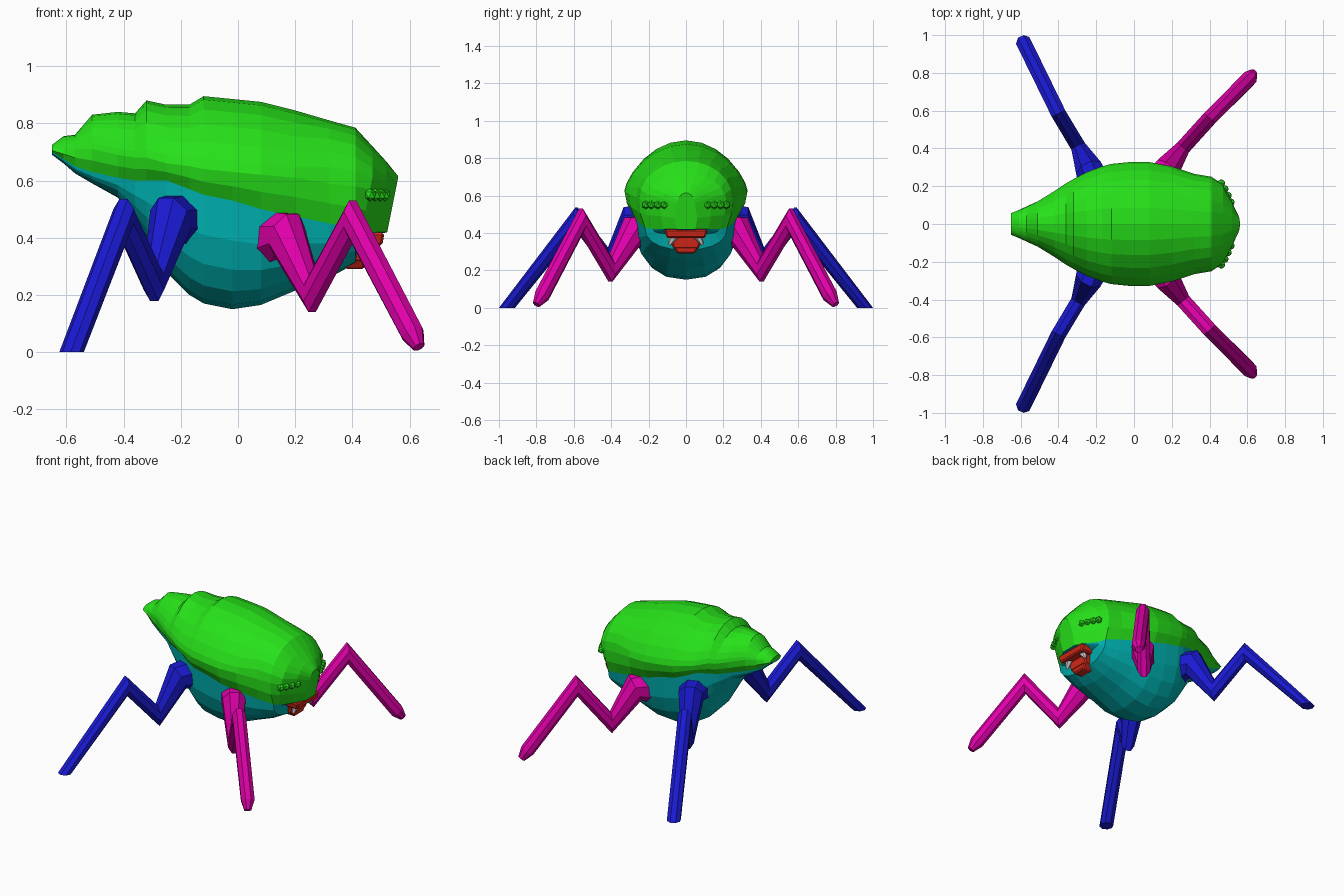
import bpy, bmesh
from math import sin, cos, pi
from mathutils import Vector, Matrix

if "Cube" in bpy.data.objects:
    bpy.data.objects.remove(bpy.data.objects["Cube"])


def material(name, rgb):
    m = bpy.data.materials.new(name)
    m.diffuse_color = (*rgb, 1)
    m.use_nodes = True
    m.node_tree.nodes["Principled BSDF"].inputs["Base Color"].default_value = m.diffuse_color
    return m


GREEN = material("green", (0.02, 0.75, 0.01))
TEAL = material("teal", (0.0, 0.45, 0.45))
BLUE = material("blue", (0.01, 0.01, 0.65))
PINK = material("pink", (0.75, 0.0, 0.4))
RED = material("red", (0.65, 0.02, 0.01))


def finish(bm, name, mat=None):
    bmesh.ops.recalc_face_normals(bm, faces=bm.faces)
    me = bpy.data.meshes.new(name)
    bm.to_mesh(me)
    bm.free()
    if mat:
        me.materials.append(mat)
    ob = bpy.data.objects.new(name, me)
    bpy.context.collection.objects.link(ob)
    return ob


def loft(name, rings, mat, closed):
    bm = bmesh.new()
    rows = [[bm.verts.new(p) for p in r] for r in rings]
    n = len(rows[0])
    for a, b in zip(rows, rows[1:]):
        for i in range(n if closed else n - 1):
            j = (i + 1) % n
            bm.faces.new((a[i], a[j], b[j], b[i]))
    bm.faces.new(rows[0])
    bm.faces.new(rows[-1])
    return finish(bm, name, mat)


# Body stations: x, top z, widest z, half width, seam z, seam half width, belly z
BODY = [
    (-.65, .725, .71, .05, .70, .045, .69),
    (-.61, .755, .71, .068, .675, .06, .66),
    (-.57, .76, .71, .09, .65, .075, .625),
    (-.51, .83, .71, .12, .63, .10, .59),
    (-.42, .84, .69, .175, .61, .14, .54),
    (-.36, .835, .68, .215, .60, .18, .46),
    (-.32, .88, .68, .238, .60, .20, .40),
    (-.25, .865, .66, .275, .60, .24, .28),
    (-.17, .865, .65, .305, .57, .27, .20),
    (-.12, .895, .64, .318, .55, .28, .17),
    (-.02, .885, .63, .328, .53, .285, .15),
    (.08, .875, .62, .328, .50, .285, .165),
    (.20, .845, .61, .305, .475, .27, .215),
    (.32, .81, .59, .265, .45, .245, .26),
    (.41, .785, .58, .25, .43, .22, .31),
    (.47, .72, .57, .215, .42, .18, .39),
    (.52, .665, .56, .13, .42, .12, .415),
    (.56, .615, .54, .05, .42, .05, .418),
]


def point(x, y, z):
    # the face leans back towards the mouth
    return (x - (0.2 * max(0, .61 - z) if x > .46 else 0), y, z)


def mirrored(half):
    # half section running from the centre line outwards
    return [(x, -y, z) for x, y, z in reversed(half[1:])] + half


shell, belly = [], []
for x, top, mid, w, sz, sw, bot in BODY:
    e = 1.4 if x < .25 else 1.0
    half = [point(x, w * sin(k * pi / 12), mid + (top - mid) * max(0, cos(k * pi / 12)) ** e)
            for k in range(7)]
    half += [point(x, (w + sw) / 2 + .01, (mid + sz) / 2), point(x, sw, sz)]
    shell.append(mirrored(half))
    under = [point(x, sw * sin(k * pi / 10) ** .85, sz - (sz - bot) * max(0, cos(k * pi / 10)) ** .85)
             for k in range(6)]
    belly.append(mirrored(under))
loft("shell", shell, GREEN, False)
loft("belly", belly, TEAL, False)


# Legs: mitred eight-sided tubes along x, y, z, radius
def leg(name, path, side, mat, flat_foot):
    pts = [Vector((x, y * side, z)) for x, y, z, r in path]
    run = pts[-1] - pts[0]
    s = Vector((-run.y, run.x, 0)).normalized()
    rings = []
    for i, p in enumerate(pts):
        d0 = (p - pts[max(i - 1, 0)]).normalized()
        d1 = (pts[min(i + 1, len(pts) - 1)] - p).normalized()
        t = (d0 + d1).normalized()
        stretch = 1 / max(t.dot(d0 if i else d1), .6)
        if flat_foot and i == len(pts) - 1:
            t, stretch = Vector((0, 0, -1)), 1
        n = s.cross(t).normalized() * stretch
        r = path[i][3]
        rings.append([p + r * (cos(k * pi / 4 + pi / 8) * s + sin(k * pi / 4 + pi / 8) * n)
                      for k in range(8)])
    loft(name, rings, mat, True)


FRONT = [(.13, .20, .40, .10), (.17, .285, .41, .075), (.26, .405, .205, .043),
         (.40, .56, .465, .043), (.61, .77, .065, .043), (.632, .80, .018, .022)]
BACK = [(-.20, .18, .46, .10), (-.235, .285, .465, .078), (-.295, .41, .245, .043),
        (-.40, .585, .475, .043), (-.582, .957, 0, .043)]
for side, label in ((-1, "right"), (1, "left")):
    leg("front_leg_" + label, FRONT, side, PINK, False)
    leg("back_leg_" + label, BACK, side, BLUE, True)


# Mouth: tapered blocks for upper lip, throat and lower jaw
def block(name, loc, size, taper, mat):
    bm = bmesh.new()
    bmesh.ops.create_cube(bm, size=1)
    for v in bm.verts:
        if v.co.z < 0:
            v.co.y *= taper
            v.co.x *= .85
        v.co = Vector(loc) + Vector([a * b for a, b in zip(v.co, size)])
    bmesh.ops.bevel(bm, geom=bm.edges[:], offset=.008, segments=1, affect='EDGES')
    finish(bm, name, mat)


block("upper_lip", (.462, 0, .395), (.10, .23, .045), .9, RED)
block("throat", (.41, 0, .355), (.09, .18, .08), .75, RED)
block("lower_jaw", (.408, 0, .313), (.08, .15, .046), .6, RED)

for side, label in ((-1, "right"), (1, "left")):
    # Fangs
    bm = bmesh.new()
    bmesh.ops.create_cone(bm, cap_ends=True, segments=6, radius1=.008, radius2=.026, depth=.06,
                          matrix=Matrix.Translation((.462, side * .075, .362))
                          @ Matrix.Rotation(side * .5, 4, 'X'))
    finish(bm, "fang_" + label)
    # Row of small eyes
    bm = bmesh.new()
    for x, y in ((.512, .115), (.497, .15), (.48, .185), (.462, .215)):
        bmesh.ops.create_icosphere(bm, subdivisions=1, radius=.023,
                                   matrix=Matrix.Translation((x, side * y, .55)))
    finish(bm, "eyes_" + label, GREEN)
